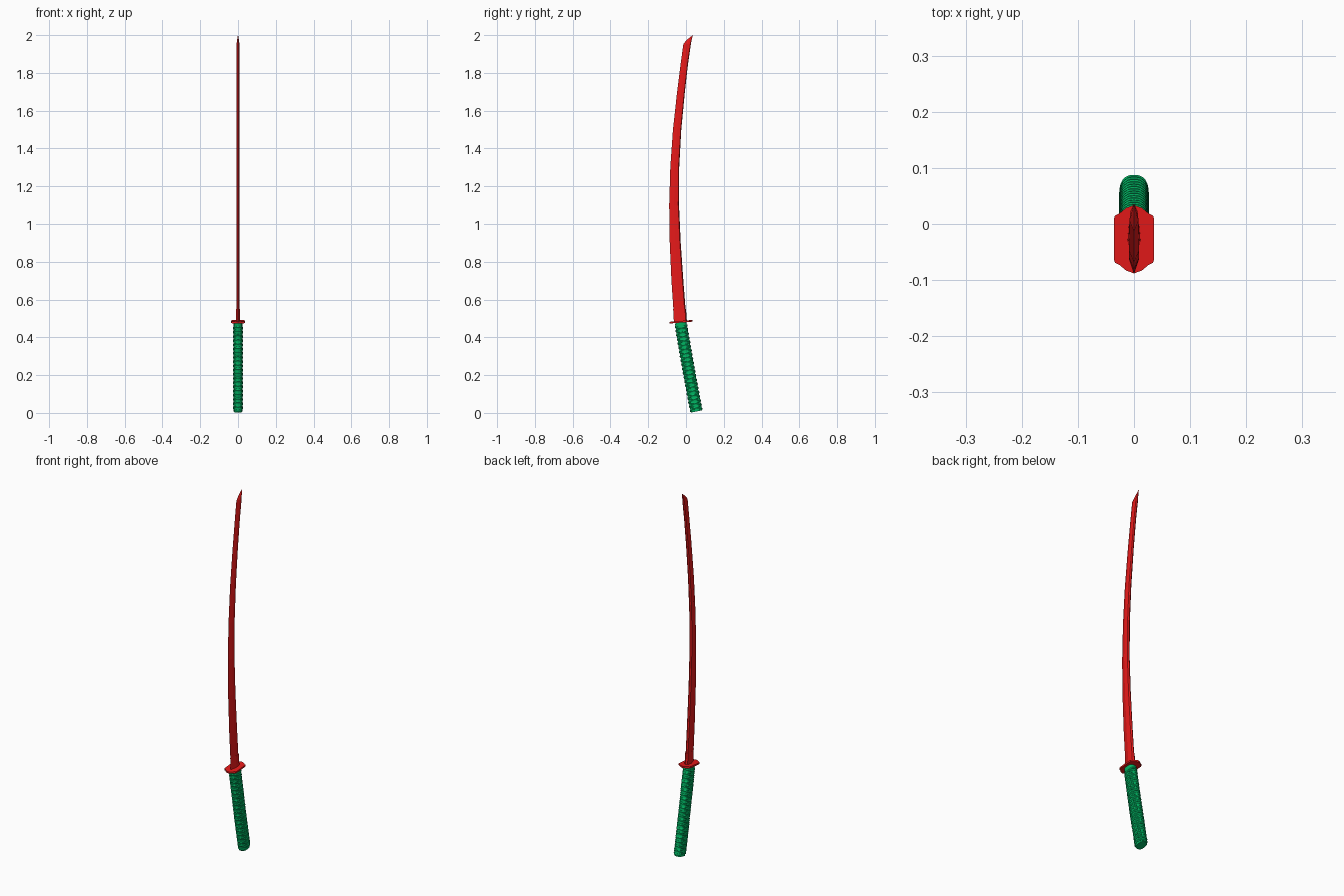
import bpy, bmesh, math
from mathutils import Vector

if "Cube" in bpy.data.objects:
    bpy.data.objects.remove(bpy.data.objects["Cube"])


def material(name, color):
    m = bpy.data.materials.new(name)
    m.diffuse_color = color
    m.use_nodes = True
    m.node_tree.nodes["Principled BSDF"].inputs["Base Color"].default_value = m.diffuse_color
    return m


RED = material("red", (0.8, 0.01, 0.01, 1))
GREEN = material("green", (0.0, 0.45, 0.12, 1))


def loft(name, loops, mat, wrap=False, bm=None):
    """Skin a row of equal-sized point loops; cap the ends unless wrapped."""
    own = bm is None
    bm = bm or bmesh.new()
    rows = [[bm.verts.new(p) for p in loop] for loop in loops]
    n = len(rows[0])
    pairs = list(zip(rows, rows[1:])) + ([(rows[-1], rows[0])] if wrap else [])
    for a, b in pairs:
        for i in range(n):
            j = (i + 1) % n
            bm.faces.new((a[i], a[j], b[j], b[i]))
    if not wrap:
        bm.faces.new(rows[0][::-1])
        bm.faces.new(rows[-1])
    if own:
        finish(name, bm, mat)


def finish(name, bm, mat):
    bmesh.ops.remove_doubles(bm, verts=bm.verts, dist=1e-6)
    bmesh.ops.recalc_face_normals(bm, faces=bm.faces)
    me = bpy.data.meshes.new(name)
    bm.to_mesh(me)
    bm.free()
    me.materials.append(mat)
    ob = bpy.data.objects.new(name, me)
    bpy.context.collection.objects.link(ob)


# Blade: (z, cutting edge y, spine y, half thickness)
def section(z, e, s, w):
    d = s - e
    half = [(w, e + 0.5 * d), (0.8 * w, s - 0.08 * d)]
    return ([(0, e, z)] + [(x, y, z) for x, y in half] + [(0, s, z)]
            + [(-x, y, z) for x, y in half[::-1]])


stations = [(0.48, -0.062, 0.003, 0.009), (0.7, -0.077, -0.014, 0.009),
            (0.9, -0.086, -0.028, 0.009), (1.1, -0.089, -0.037, 0.009),
            (1.3, -0.083, -0.036, 0.009), (1.5, -0.069, -0.025, 0.009),
            (1.7, -0.047, -0.006, 0.008), (1.85, -0.028, 0.011, 0.008),
            (1.953, -0.014, 0.026, 0.008), (1.965, -0.004, 0.028, 0.006),
            (1.98, 0.011, 0.031, 0.004), (2.0, 0.0355, 0.0365, 0.0003)]
loft("blade", [section(*s) for s in stations], RED)

# Collar at the blade base
loft("blade_collar", [section(0.48, -0.064, 0.005, 0.0115),
                      section(0.55, -0.068, 0.000, 0.0105)], RED)

# Guard: mirrored outline, slightly tilted
q = [(0.036, 0.035), (0.034, 0.042), (0.026, 0.046), (0.014, 0.056)]
right = [(x, -y) for x, y in q[::-1]] + q
outline = right + [(0, 0.061)] + [(-x, y) for x, y in right[::-1]] + [(0, -0.061)]
loft("guard", [[(x, y - 0.027, h + 0.08 * y) for x, y in outline]
               for h in (0.478, 0.487)], RED)


# Grip: oval sections along a gently curved axis
def grip_point(z, x, y, lift=0.0):
    cy = 0.057 - 0.196 * z + 0.035 * z * z
    slope = -0.196 + 0.07 * z
    t = Vector((0, slope, 1)).normalized()
    n = Vector((0, t.z, -t.y))
    return Vector((0, cy, z)) + Vector((x, 0, 0)) + n * y + t * lift


def oval(a, rx, ry):
    c, s = math.cos(a), math.sin(a)
    return (rx * math.copysign(abs(c) ** 0.8, c), ry * math.copysign(abs(s) ** 0.8, s))


SEG = 32
angles = [2 * math.pi * i / SEG for i in range(SEG)]
loft("grip_core", [[grip_point(0.0075 + 0.471 * k / 12, *oval(a, 0.0225, 0.0305))
                    for a in angles] for k in range(13)], GREEN)

# Grip wrapping: alternately tilted bands that cross into diamonds on the sides
bm = bmesh.new()
COUNT, PITCH, TILT = 20, 0.0222, 0.0105
for k in range(COUNT):
    z = 0.0265 + k * PITCH
    for sign in (1, -1):
        band = []
        for a in angles:
            loop = []
            for j in range(6):
                b = 2 * math.pi * j / 6
                out = 0.004 * math.cos(b)
                x, y = oval(a, 0.0225 + out, 0.0305 + out)
                loop.append(grip_point(z, x, y, sign * TILT * math.sin(a) + 0.0065 * math.sin(b)))
            band.append(loop)
        loft("", band, GREEN, wrap=True, bm=bm)
finish("grip_wrapping", bm, GREEN)
